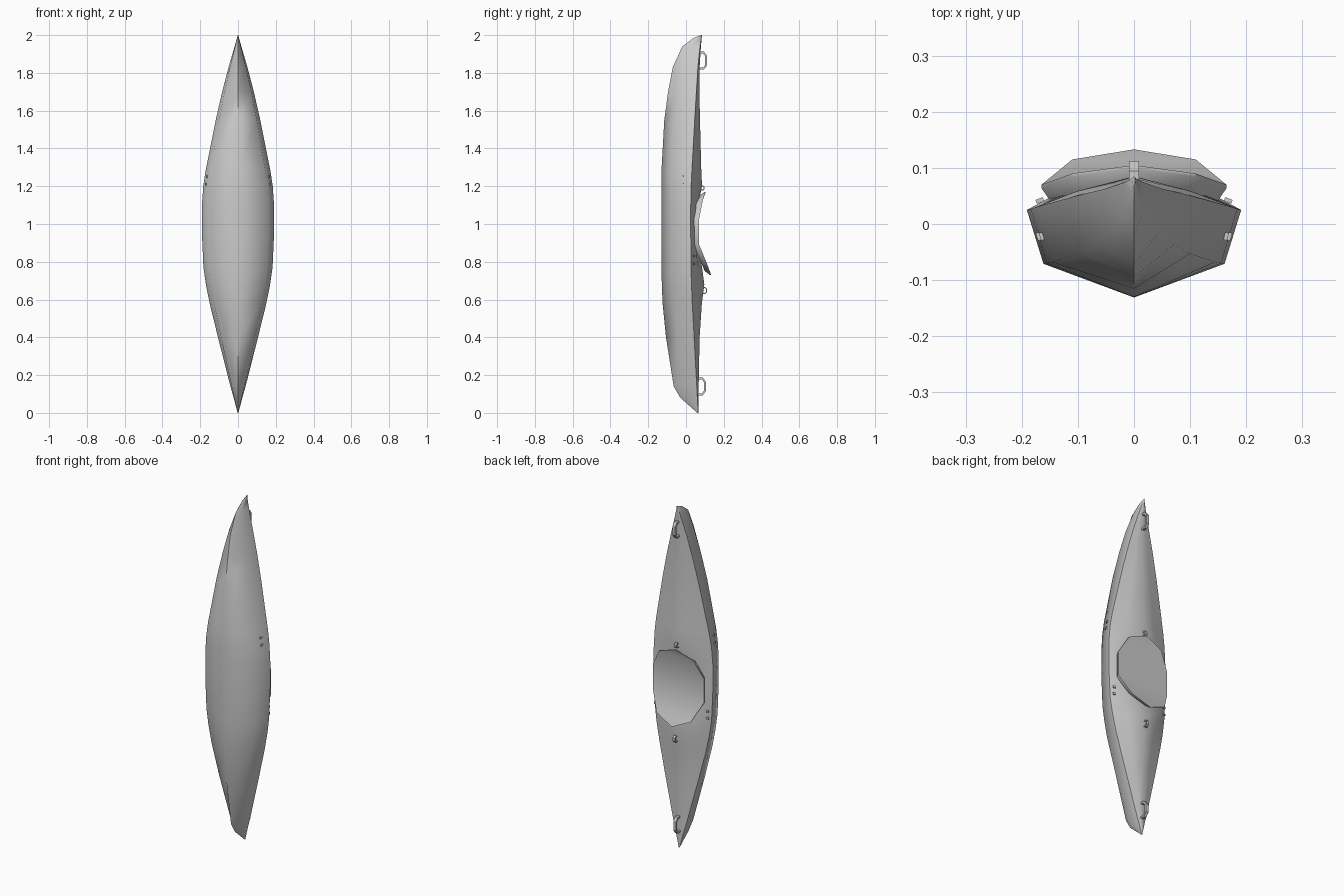
import bpy, bmesh, math
from mathutils import Vector

if "Cube" in bpy.data.objects:
    bpy.data.objects.remove(bpy.data.objects["Cube"])


def finish(name, bm, angle=None):
    bmesh.ops.remove_doubles(bm, verts=bm.verts, dist=0.0004)
    bmesh.ops.recalc_face_normals(bm, faces=bm.faces)
    me = bpy.data.meshes.new(name)
    bm.to_mesh(me)
    bm.free()
    ob = bpy.data.objects.new(name, me)
    bpy.context.collection.objects.link(ob)
    if angle:
        bpy.ops.object.select_all(action='DESELECT')
        ob.select_set(True)
        bpy.context.view_layer.objects.active = ob
        bpy.ops.object.shade_smooth_by_angle(angle=math.radians(angle))
    return ob


def bridge(bm, a, b):
    n = len(a)
    for i in range(n):
        bm.faces.new((a[i], a[(i + 1) % n], b[(i + 1) % n], b[i]))


# Hull and deck stations: z, keel y, gunwale x, gunwale y, deck centre y
stations = [
    (0.00, 0.060, 0.002, 0.064, 0.067), (0.08, -0.030, 0.023, 0.060, 0.067),
    (0.14, -0.065, 0.040, 0.057, 0.067), (0.40, -0.106, 0.106, 0.043, 0.072),
    (0.58, -0.124, 0.150, 0.033, 0.084), (0.68, -0.128, 0.170, 0.029, 0.097),
    (0.77, -0.130, 0.183, 0.026, 0.085), (0.95, -0.131, 0.191, 0.025, 0.055),
    (1.10, -0.131, 0.191, 0.025, 0.065), (1.20, -0.131, 0.184, 0.027, 0.085),
    (1.28, -0.130, 0.172, 0.031, 0.081), (1.55, -0.115, 0.118, 0.046, 0.074),
    (1.70, -0.095, 0.084, 0.055, 0.071), (1.83, -0.070, 0.050, 0.063, 0.072),
    (1.94, -0.020, 0.018, 0.074, 0.079), (1.985, 0.040, 0.005, 0.080, 0.083),
    (2.00, 0.080, 0.002, 0.083, 0.085)]
bm = bmesh.new()
rings = []
for z, keel, gx, gy, deck in stations:
    cx, cy = gx * 0.845, keel + (gy - keel) * 0.385
    t = max(0, 1 - abs(z - 0.95) / 0.3)
    sx = gx * (0.5 + 0.27 * t)
    sy = gy + (deck - gy) * (0.5 + 0.3 * t)
    half = [(cx, cy), (gx, gy), (sx, sy)]
    pts = [(0, keel)] + half + [(0, deck)] + [(-x, y) for x, y in reversed(half)]
    rings.append([bm.verts.new((x, y, z)) for x, y in pts])
for a, b in zip(rings, rings[1:]):
    bridge(bm, a, b)
bm.faces.new(rings[0])
bm.faces.new(rings[-1])
finish("hull_and_deck", bm, 60)

# Ten-sided saddle-shaped cockpit cover with an undercut coaming
rim = [(0, .133, .73), (.11, .115, .78), (.165, .07, .89),
       (.165, .07, 1.03), (.11, .09, 1.13), (0, .105, 1.17)]
loop = rim + [(-x, y, z) for x, y, z in reversed(rim[1:-1])]
bm = bmesh.new()
top = [bm.verts.new(p) for p in loop]
lip = [bm.verts.new((x, y - 0.006, z)) for x, y, z in loop]
base = [bm.verts.new((x * 0.88, y - 0.035, 0.95 + (z - 0.95) * 0.9)) for x, y, z in loop]
bridge(bm, top, lip)
bridge(bm, lip, base)
bm.faces.new((top[0], top[1], top[9]))
for i in (1, 2, 3):
    bm.faces.new((top[i], top[i + 1], top[9 - i], top[10 - i]))
bm.faces.new((top[4], top[5], top[6]))
finish("cockpit_cover", bm, 40)


# Flat bar swept along a path in the y-z plane
def strap(name, path, x, width, thick):
    bm = bmesh.new()
    pts = [Vector(p) for p in path]
    sections = []
    for i, p in enumerate(pts):
        d = (pts[min(i + 1, len(pts) - 1)] - pts[max(i - 1, 0)]).normalized()
        n = Vector((-d.y, d.x)) * thick / 2
        sections.append([bm.verts.new((x + s * width / 2, p.x + k * n.x, p.y + k * n.y))
                         for s, k in ((-1, -1), (1, -1), (1, 1), (-1, 1))])
    for a, b in zip(sections, sections[1:]):
        bridge(bm, a, b)
    bm.faces.new(sections[0])
    bm.faces.new(sections[-1])
    return finish(name, bm)


def loop_path(y, z, height, length):
    return [(y - 0.008, z - length / 2), (y + height * 0.6, z - length / 2),
            (y + height, z - length * 0.28), (y + height, z + length * 0.28),
            (y + height * 0.6, z + length / 2), (y - 0.008, z + length / 2)]


# Carry handles at both ends and small deck loops beside the cockpit
strap("bow_handle", loop_path(0.071, 1.865, 0.036, 0.085), 0, 0.017, 0.011)
strap("stern_handle", loop_path(0.066, 0.14, 0.034, 0.085), 0, 0.017, 0.011)
strap("rear_deck_loop", loop_path(0.090, 0.648, 0.018, 0.032), 0, 0.016, 0.006)
strap("front_deck_loop", loop_path(0.084, 1.19, 0.011, 0.022), 0, 0.016, 0.006)


# Small side fittings, mirrored on both sides
def stud(name, x, y, z, lean):
    bm = bmesh.new()
    bmesh.ops.create_cube(bm, size=1)
    for v in bm.verts:
        v.co = Vector((v.co.x * 0.007, v.co.y * 0.014, v.co.z * 0.012))
    ob = finish(name, bm)
    ob.location = (x, y, z)
    ob.rotation_euler.z = lean


for side, s in (("left", -1), ("right", 1)):
    for i, z in enumerate((0.79, 0.83)):
        stud(f"{side}_deck_fitting_{i + 1}", s * 0.168, 0.042, z, s * 1.2)
    for i, z in enumerate((1.21, 1.25)):
        stud(f"{side}_hull_fitting_{i + 1}", s * (0.170 - 0.006 * i), -0.022, z, -s * 0.3)
